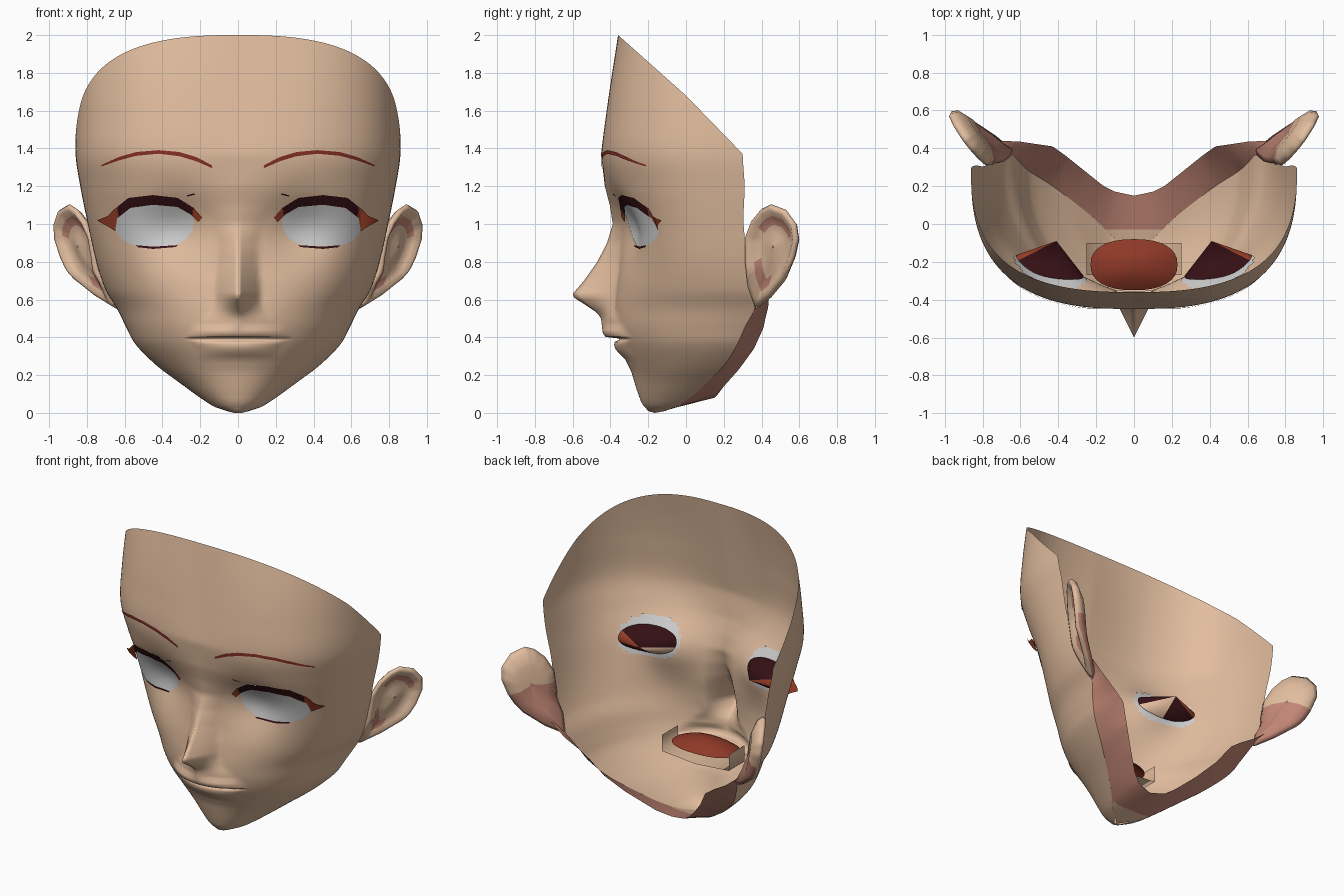
import bpy, bmesh, math

if "Cube" in bpy.data.objects:
    bpy.data.objects.remove(bpy.data.objects["Cube"])

def mat(name, r, g, b):
    m = bpy.data.materials.new(name)
    m.diffuse_color = (r, g, b, 1)
    m.use_nodes = True
    m.node_tree.nodes["Principled BSDF"].inputs["Base Color"].default_value = m.diffuse_color
    return m

SKIN = mat("skin", .76, .51, .345)
SHADE = mat("shaded_skin", .54, .24, .18)
BROW = mat("brow_red", .24, .03, .02)
MOUTH = mat("mouth_red", .27, .04, .02)
LASH = mat("lash_dark", .035, .005, .007)
CORNER = mat("lash_corner_red", .33, .05, .02)
WHITE = mat("eye_white", .64, .64, .64)

# horizontal sections by height: z, half width, back y, front y, roundness
SECTION = [(0, .02, -.165, -.167, 2), (.01, .06, -.11, -.20, 2), (.03, .12, -.06, -.222, 2),
           (.08, .20, .02, -.248, 2), (.16, .31, .11, -.272, 2), (.25, .43, .20, -.305, 2.05),
           (.36, .54, .27, -.355, 2.1), (.45, .59, .31, -.38, 2.15), (.55, .64, .36, -.385, 2.2),
           (.65, .70, .36, -.375, 2.25), (.8, .75, .33, -.36, 2.35), (1, .795, .305, -.37, 2.45),
           (1.2, .835, .31, -.42, 2.6), (1.37, .86, .30, -.45, 2.7), (1.6, .855, .30, -.43, 2.7),
           (1.8, .84, .28, -.40, 2.65), (2, .82, .26, -.36, 2.6)]
# centre line: z, y, width of the raised part
PROFILE = [(0, -.167, .2), (.01, -.2, .2), (.05, -.235, .2), (.12, -.26, .2), (.22, -.29, .25),
           (.28, -.32, .25), (.32, -.36, .22), (.35, -.382, .22), (.375, -.378, .25),
           (.386, -.355, .29), (.394, -.355, .29), (.402, -.425, .28), (.42, -.44, .27),
           (.5, -.45, .2), (.53, -.47, .15), (.57, -.53, .125), (.61, -.592, .12),
           (.63, -.6, .12), (.7, -.54, .12), (.8, -.47, .11), (.9, -.42, .11), (1, -.39, .13),
           (1.1, -.405, .2), (1.2, -.43, .3), (1.37, -.45, .4), (2, -.36, .4)]

def lookup(table, z, smooth=False):
    for i in range(len(table) - 1):
        a, b = table[i], table[i + 1]
        if z <= b[0]:
            break
    h = b[0] - a[0]
    k = min(1, max(0, (z - a[0]) / h))
    if not smooth:
        return [p + (q - p) * k for p, q in zip(a[1:], b[1:])]
    p, q = table[max(0, i - 1)], table[min(len(table) - 1, i + 2)]
    out = []
    for c in range(1, len(a)):
        m0 = (b[c] - p[c]) / (b[0] - p[0]) * h
        m1 = (q[c] - a[c]) / (q[0] - a[0]) * h
        out.append((2 * k**3 - 3 * k**2 + 1) * a[c] + (k**3 - 2 * k**2 + k) * m0
                   + (3 * k**2 - 2 * k**3) * b[c] + (k**3 - k**2) * m1)
    return out

def section(z):
    return lookup(SECTION, z, z > .03)

def relief(x, z):
    """Nose and lips raised, eye sockets sunk."""
    front = section(z)[2]
    y, w = lookup(PROFILE, z)
    d = min(1, abs(x) / w)
    fall = (1 - d * d) if z < .45 else (1 - d) ** 1.1
    socket = math.exp(-((abs(x) - .33) / .18) ** 2 - ((z - .97) / .17) ** 2)
    return (y - front) * fall + .075 * socket

def surf(x, z):
    w, back, front, n = section(z)
    k = min(.999, abs(x) / w)
    return back - (back - front) * (1 - k ** n) ** (1 / n) + relief(x, z)

def finish(name, bm, mats, rule=None, mirror=False):
    for f in bm.faces:
        f.smooth = True
        if rule:
            f.material_index = rule(f.calc_center_median())
    me = bpy.data.meshes.new(name)
    bm.to_mesh(me)
    bm.free()
    for m in mats:
        me.materials.append(m)
    ob = bpy.data.objects.new(name, me)
    bpy.context.collection.objects.link(ob)
    if mirror:
        ob.modifiers.new("mirror", 'MIRROR')

def grid(rows, rule=None):
    bm = bmesh.new()
    v = [[bm.verts.new(p) for p in row] for row in rows]
    for i in range(len(v) - 1):
        for j in range(len(v[i]) - 1):
            f = bm.faces.new((v[i][j], v[i][j + 1], v[i + 1][j + 1], v[i + 1][j]))
            if rule:
                f.material_index = rule(i, j)
    return bm

def weld(bm):
    bmesh.ops.remove_doubles(bm, verts=bm.verts, dist=.0003)

def everything(bm):
    return bm.verts[:] + bm.edges[:] + bm.faces[:]

# face shell
zs = sorted([i * .02 for i in range(101)] + [.005, .01, .03, .375, .386, .39, .394, .402, .41, .61, .63])
rows = []
for z in zs:
    w, back, front, n = section(z)
    row = []
    for j in range(121):
        a = math.pi * (j / 120 - .5)
        s, c = math.sin(a), max(0, math.cos(a))
        r = (abs(s) ** n + c ** n) ** (-1 / n)
        x = w * r * s
        row.append((x, back - (back - front) * r * c + relief(x, z) * min(1, c * 4), z))
    rows.append(row)
bm = grid(rows)
weld(bm)
# slanted open top
for slope in (.89, 1.03):
    bmesh.ops.bisect_plane(bm, geom=everything(bm), plane_co=(0, 0, 1.68),
                           plane_no=(0, slope, 1), clear_outer=True)
# eye holes
hole = []
for f in bm.faces:
    c = f.calc_center_median()
    if (abs(abs(c.x) - .445) / .19) ** 2.3 + (abs(c.z - 1.015) / .125) ** 2.3 < 1:
        hole.append(f)
bmesh.ops.delete(bm, geom=hole, context='FACES')
finish("face", bm, [SKIN])

# underside of jaw: jaw height, then back edge x, y, z
NECK = [(0, 0, .15, .08), (.03, .10, .17, .10), (.08, .16, .2, .14), (.16, .26, .28, .23),
        (.25, .36, .36, .34), (.36, .43, .41, .45), (.45, .50, .42, .50), (.55, .60, .435, .56),
        (.65, .70, .44, .64)]
rows = []
for i in range(40):
    z = .65 * i / 39
    w, back, _, _ = section(z)
    e = lookup(NECK, z)
    rows.append([tuple(p + (q - p) * k / 12 for p, q in zip((w if i else 0, back, z), e)) for k in range(13)])
bm = grid(rows)
bmesh.ops.bisect_plane(bm, geom=everything(bm), plane_co=(0, -.03, 0), plane_no=(0, 1, 0))
finish("jaw_underside", bm, [SKIN, SHADE], lambda c: 0 if c.y < -.03 else 1, True)

def along(pts, t):
    k = t * (len(pts) - 1)
    i = min(int(k), len(pts) - 2)
    return [p + (q - p) * (k - i) for p, q in zip(pts[i], pts[i + 1])]

def plate(name, low, high, lift, mats, rule=None, cols=40):
    """Thin decal between two curves, laid over the face."""
    rows = []
    for r in range(9):
        row = []
        for j in range(cols + 1):
            a, b = along(low, j / cols), along(high, j / cols)
            x, z = (p + (q - p) * r / 8 for p, q in zip(a, b))
            row.append((x, surf(x, z) - lift(x), z))
        rows.append(row)
    bm = grid(rows)
    weld(bm)
    finish(name, bm, mats, rule, True)

def eye_edge(sign, k=1, kz=1):
    out = []
    for i in range(33):
        a = math.pi * (1 - i / 32)
        c, s = math.cos(a), abs(math.sin(a))
        out.append((.445 + .21 * k * math.copysign(abs(c) ** .87, c), 1.01 + sign * .135 * kz * s ** .87))
    return out

# eyes: curved whites with a dark cone behind
plate("eye_white", eye_edge(-1), eye_edge(1), lambda x: .004, [WHITE], None, 64)
bm = bmesh.new()
tip = bm.verts.new((.41, -.09, 1.02))
ring = [bm.verts.new((x, surf(x, z) + .012, z))
        for x, z in eye_edge(1, .85, .6) + eye_edge(-1, .85, .6)[-2:0:-1]]
for a, b in zip(ring, ring[1:] + ring[:1]):
    bm.faces.new((a, b, tip))
finish("eye_inner", bm, [LASH, CORNER, SKIN],
       lambda c: 1 if c.x > .545 else 2 if c.x < .42 and c.z < 1.0 else 0, True)

# lashes and brows
plate("upper_lash",
      [(.21, 1.01), (.25, 1.05), (.32, 1.09), (.45, 1.102), (.57, 1.085), (.64, 1.03), (.65, .965), (.735, 1.012)],
      [(.19, 1.035), (.235, 1.085), (.32, 1.138), (.45, 1.153), (.58, 1.138), (.65, 1.082), (.69, 1.042), (.745, 1.02)],
      lambda x: .009 + max(0, x - .65) * 1.1, [LASH, CORNER],
      lambda c: 1 if c.x > .635 or c.x < .24 else 0, 56)
plate("lower_lash", [(.33, .878), (.45, .868), (.53, .877)], [(.32, .888), (.45, .88), (.54, .888)],
      lambda x: .007, [LASH])
plate("eyelid_fold", [(.228, 1.155), (.27, 1.145)], [(.232, 1.163), (.272, 1.151)], lambda x: .004, [LASH], None, 6)
plate("eyebrow", [(.135, 1.295), (.22, 1.332), (.31, 1.359), (.42, 1.372), (.54, 1.361), (.63, 1.337), (.722, 1.305)],
      [(.14, 1.312), (.22, 1.354), (.31, 1.381), (.42, 1.391), (.54, 1.381), (.63, 1.355), (.725, 1.312)],
      lambda x: .006, [BROW])

# mouth lining: skin walls and floor, red domed roof
finish("mouth_lining", grid([[(x, y, z) for x, z in ((-.25, .47), (-.25, .36), (0, .34), (.25, .36), (.25, .47))]
                             for y in (-.27, -.1)]), [SKIN])
bm = grid([[(.23 * r / 6 * math.copysign(abs(math.cos(a)) ** .85, math.cos(a)),
             -.215 + .135 * r / 6 * math.copysign(abs(math.sin(a)) ** .85, math.sin(a)), .48 - .06 * (r / 6) ** 2)
            for a in [i * math.pi / 16 for i in range(33)]] for r in range(7)])
weld(bm)
finish("mouth_inside", bm, [MOUTH])

# ears: rings around a side outline (y, z), pushed along the ear's facing direction
EAR = [(.315, .93), (.35, 1.02), (.40, 1.08), (.45, 1.105), (.53, 1.075), (.585, 1.0), (.597, .92),
       (.575, .82), (.525, .70), (.45, .61), (.37, .55), (.33, .66), (.315, .8), (.315, .93)]
RINGS = [(.02, -.05), (.55, -.055), (.9, -.03), (1, 0), (.95, .018), (.85, .018), (.72, -.005),
         (.52, -.025), (.3, -.02), (.02, -.01)]
rows = []
for k, d in RINGS:
    row = []
    for i in range(53):
        y, z = along(EAR, i / 52)
        y, z = .455 + (y - .455) * k, .88 + (z - .88) * k
        x = .79 + .7 * (y - .33) + (z - 1) * .17 - max(0, .75 - z) * .5
        row.append((x + .82 * d, y - .57 * d, z))
    rows.append(row)

def ear_rule(r, i):
    # pink in the fold of the shell, and low on the back
    t = i / 52
    fold = r == 6 and (.06 < t < .42 or .7 < t < .9)
    return 1 if fold or (r < 3 and .52 < t < .95) else 0

bm = grid(rows, ear_rule)
weld(bm)
bmesh.ops.recalc_face_normals(bm, faces=bm.faces[:])
finish("ear", bm, [SKIN, SHADE], None, True)
